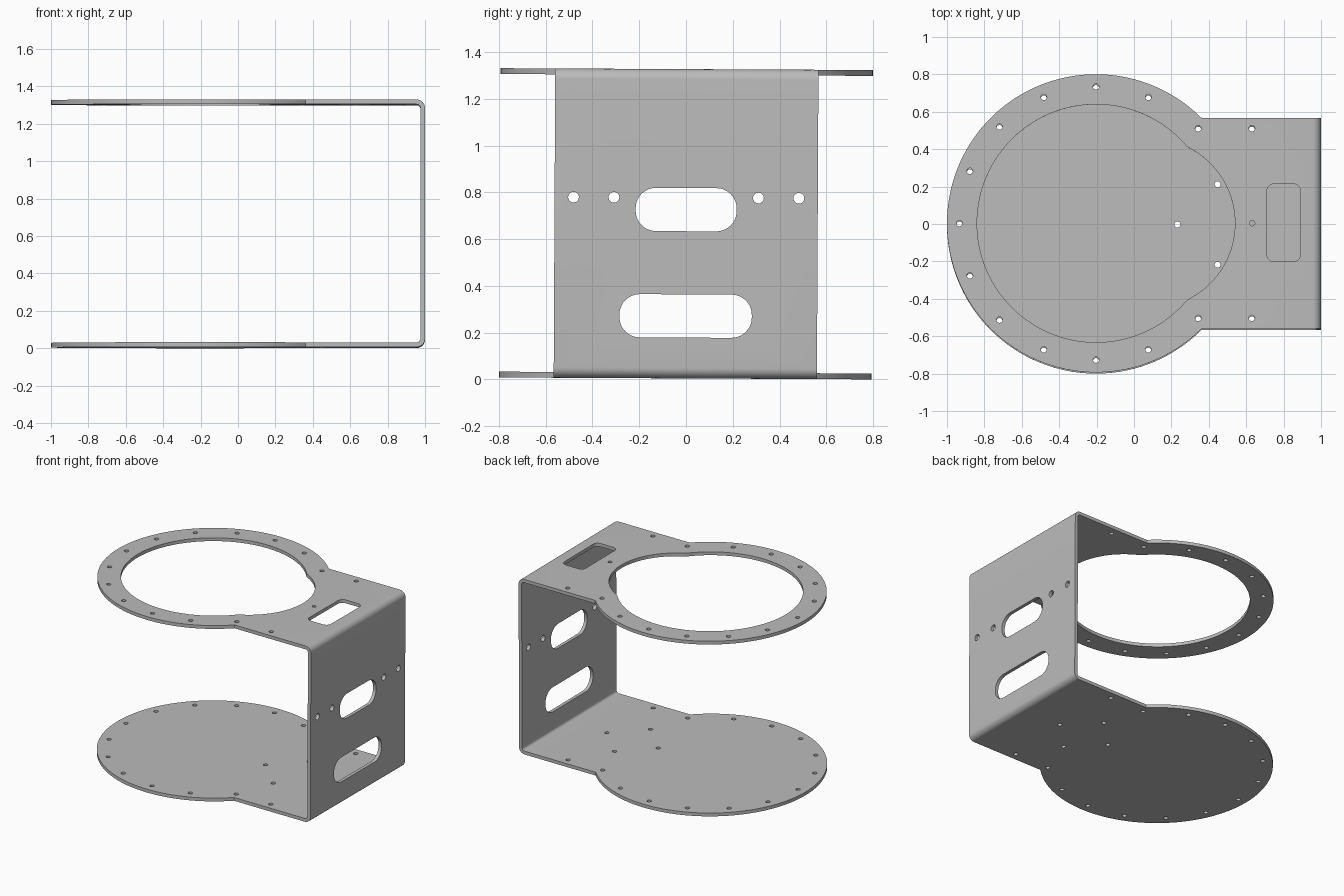
import bpy
import bmesh
from math import cos, sin, radians, degrees, atan2, asin
from mathutils import Matrix

cube = bpy.data.objects.get("Cube")
if cube:
    bpy.data.objects.remove(cube, do_unlink=True)

HEIGHT, THICK, BEND = 1.323, 0.025, 0.045
HALF_WIDTH = 0.563
DISC_X, DISC_R = -0.203, 0.797

grey = bpy.data.materials.new("sheet_metal_grey")
grey.use_nodes = True
colour = (0.5, 0.5, 0.5, 1)
grey.diffuse_color = colour
grey.node_tree.nodes["Principled BSDF"].inputs["Base Color"].default_value = colour


def arc(cx, cy, r, start, end, steps):
    """Points along an arc, angles in degrees."""
    angles = [radians(start + (end - start) * i / steps) for i in range(steps + 1)]
    return [(cx + r * cos(a), cy + r * sin(a)) for a in angles]


def circle(cx, cy, r, steps=20):
    return arc(cx, cy, r, 0, 360, steps)[:-1]


def rounded_rect(cx, cy, w, h, r):
    points = []
    for i, (sx, sy) in enumerate([(1, 1), (-1, 1), (-1, -1), (1, -1)]):
        points += arc(cx + sx * (w / 2 - r), cy + sy * (h / 2 - r), r, 90 * i, 90 * i + 90, 10)
    return points


def prism(bm, points, axis, low, high):
    """Extrude a flat outline along one axis."""
    place = {"x": lambda u, v, d: (d, u, v),
             "y": lambda u, v, d: (u, d, v),
             "z": lambda u, v, d: (u, v, d)}[axis]
    bottom, top = ([bm.verts.new(place(u, v, d)) for u, v in points] for d in (low, high))
    bm.faces.new(bottom)
    bm.faces.new(top)
    for i in range(len(points)):
        j = (i + 1) % len(points)
        bm.faces.new((bottom[i], bottom[j], top[j], top[i]))


def make_object(name, bm):
    bmesh.ops.recalc_face_normals(bm, faces=bm.faces)
    mesh = bpy.data.meshes.new(name)
    bm.to_mesh(mesh)
    bm.free()
    mesh.materials.append(grey)
    obj = bpy.data.objects.new(name, mesh)
    bpy.context.collection.objects.link(obj)
    return obj


# Folded sheet: C-shaped side profile
cx, inner = 1 - BEND, BEND - THICK
profile = [(-1.1, 0)] + arc(cx, BEND, BEND, -90, 0, 10)
profile += arc(cx, HEIGHT - BEND, BEND, 0, 90, 10) + [(-1.1, HEIGHT), (-1.1, HEIGHT - THICK)]
profile += arc(cx, HEIGHT - BEND, inner, 90, 0, 10) + arc(cx, BEND, inner, 0, -90, 10)
profile += [(-1.1, THICK)]
bm = bmesh.new()
prism(bm, profile, "y", -1, 1)
bracket = make_object("folded_bracket", bm)

# Plan outline: disc with a straight neck
join = degrees(asin(HALF_WIDTH / DISC_R))
bm = bmesh.new()
outline = arc(DISC_X, 0, DISC_R, join, 360 - join, 108)
outline += [(1.2, -HALF_WIDTH), (1.2, HALF_WIDTH)]
prism(bm, outline, "z", -0.2, 1.6)
outline_tool = make_object("outline_tool", bm)

# Openings and holes
bm = bmesh.new()
through, top_only, bottom_only = (-0.2, 1.6), (1.2, 1.6), (-0.2, 0.1)
lobe_x, lobe_r, meet_x, meet_y = 0.087, 0.453, 0.28, 0.41
a = degrees(atan2(meet_y, meet_x - DISC_X))
b = degrees(atan2(meet_y, meet_x - lobe_x))
opening = arc(DISC_X, 0, 0.636, a, 360 - a, 96) + arc(lobe_x, 0, lobe_r, -b, b, 36)[1:-1]
prism(bm, opening, "z", *top_only)
prism(bm, rounded_rect(0.8, 0.003, 0.18, 0.416, 0.04), "z", *top_only)
prism(bm, circle(0.632, 0, 0.014), "z", *top_only)

# Rim holes through both plates
for i in range(3, 14):
    t = radians(22.5 * i)
    prism(bm, circle(DISC_X + 0.73 * cos(t), 0.73 * sin(t), 0.016), "z", *through)
for x in (0.343, 0.63):
    for side in (-1, 1):
        prism(bm, circle(x, side * 0.507, 0.016), "z", *through)

# Four-hole pattern in the lower plate
for i in range(4):
    t = radians(90 * i)
    prism(bm, circle(0.447 + 0.215 * cos(t), 0.215 * sin(t), 0.016), "z", *bottom_only)

# Wall slots and holes
prism(bm, rounded_rect(0, 0.722, 0.432, 0.185, 0.087), "x", 0.92, 1.1)
prism(bm, rounded_rect(0, 0.267, 0.566, 0.185, 0.087), "x", 0.92, 1.1)
for y in (-0.482, -0.309, 0.309, 0.482):
    prism(bm, circle(y, 0.773, 0.023, 24), "x", 0.92, 1.1)
hole_tool = make_object("hole_tool", bm)

# Trim and cut the sheet
bpy.context.view_layer.objects.active = bracket
for tool, operation in ((outline_tool, "INTERSECT"), (hole_tool, "DIFFERENCE")):
    tool.hide_render = True
    mod = bracket.modifiers.new(tool.name, "BOOLEAN")
    mod.operation = operation
    mod.solver = "EXACT"
    mod.object = tool
    bpy.ops.object.modifier_apply(modifier=mod.name)
for tool in (outline_tool, hole_tool):
    bpy.data.objects.remove(tool, do_unlink=True)

# Slight lean and smooth bends
bracket.data.transform(Matrix.Translation((0, -0.003, 0.004)) @ Matrix.Rotation(-0.005, 4, "X"))
bpy.ops.object.select_all(action="DESELECT")
bracket.select_set(True)
bpy.context.view_layer.objects.active = bracket
bpy.ops.object.shade_smooth_by_angle(angle=radians(30))
